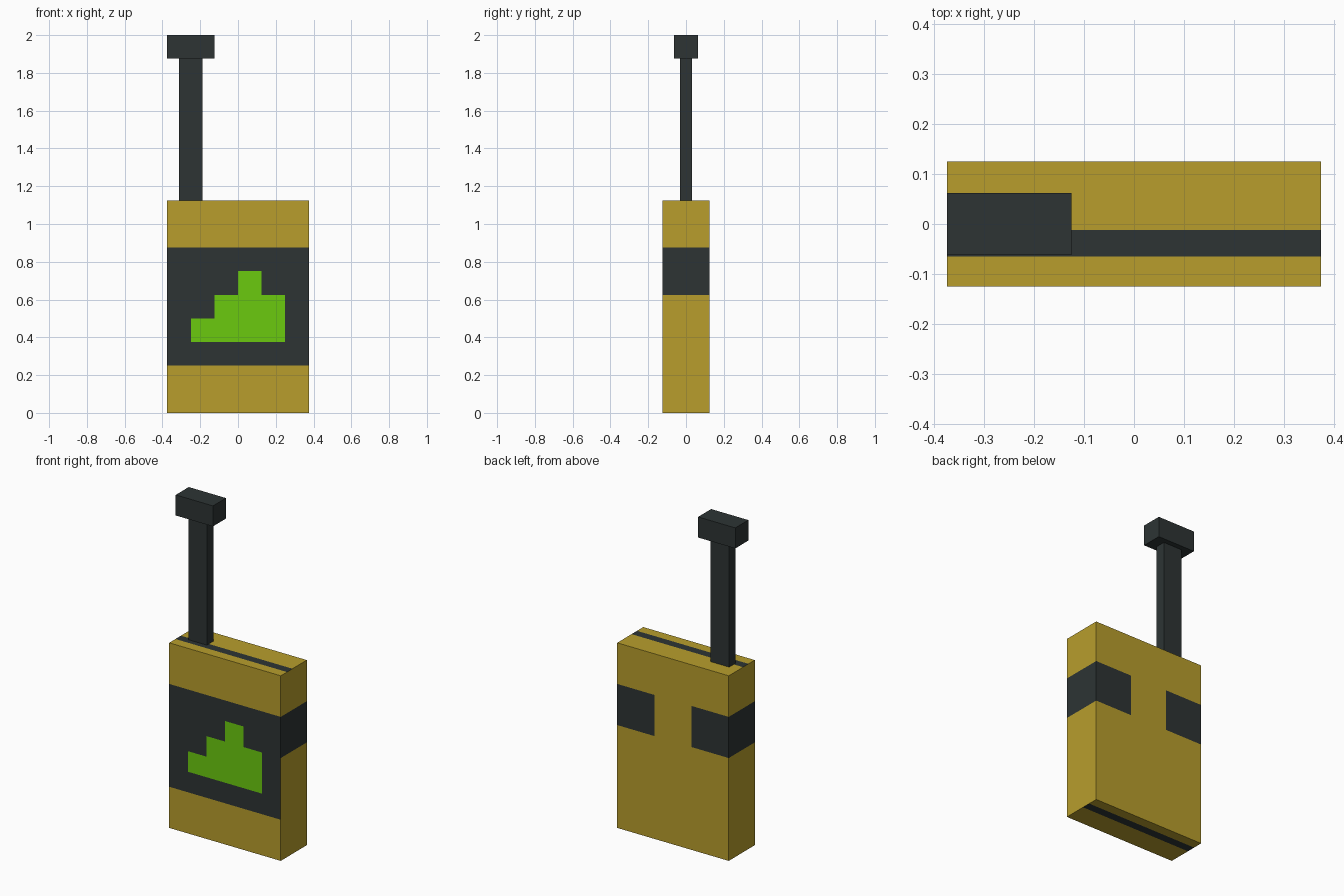
import bpy, bmesh, math
from mathutils import Vector

if "Cube" in bpy.data.objects:
    bpy.data.objects.remove(bpy.data.objects["Cube"])


def srgb(*rgb):
    return [((c / 255 + 0.055) / 1.055) ** 2.4 if c > 10 else c / 255 / 12.92 for c in rgb] + [1]


def material(name, *rgb):
    m = bpy.data.materials.new(name)
    m.diffuse_color = srgb(*rgb)
    m.use_nodes = True
    m.node_tree.nodes["Principled BSDF"].inputs["Base Color"].default_value = m.diffuse_color
    return m


MATS = [material("mustard_yellow", 184, 158, 44),
        material("charcoal", 45, 52, 52),
        material("screen_green", 107, 202, 15)]
YELLOW, DARK, GREEN = range(3)


def box(name, lo, hi, cuts=((), (), ()), rule=lambda c, n: DARK):
    """Box between two corners, cut along each axis, coloured by a rule on its faces."""
    lo, hi = Vector(lo), Vector(hi)
    bm = bmesh.new()
    bmesh.ops.create_cube(bm, size=1)
    for v in bm.verts:
        v.co = (lo + hi) / 2 + v.co * (hi - lo)
    for axis, values in enumerate(cuts):
        normal = Vector([float(i == axis) for i in range(3)])
        for value in values:
            bmesh.ops.bisect_plane(bm, geom=bm.verts[:] + bm.edges[:] + bm.faces[:],
                                   plane_co=normal * value, plane_no=normal)
    bm.normal_update()
    for f in bm.faces:
        f.material_index = rule(f.calc_center_median(), f.normal)
    # merge neighbouring faces of one colour
    bmesh.ops.dissolve_limit(bm, angle_limit=math.radians(1), verts=bm.verts[:],
                             edges=bm.edges[:], delimit={'MATERIAL'})
    mesh = bpy.data.meshes.new(name)
    bm.to_mesh(mesh)
    bm.free()
    for m in MATS:
        mesh.materials.append(m)
    obj = bpy.data.objects.new(name, mesh)
    bpy.context.collection.objects.link(obj)
    return obj


# stepped green shape on the screen: (x from, x to, z from, z to)
STEPS = [(-0.25, 0.25, 0.375, 0.5), (-0.125, 0.25, 0.5, 0.625), (0, 0.125, 0.625, 0.75)]


def body_colour(c, n):
    if n.y < -0.5:    # front: dark screen with the green steps
        if any(a < c.x < b and d < c.z < e for a, b, d, e in STEPS):
            return GREEN
        return DARK if 0.25 < c.z < 0.875 else YELLOW
    if n.y > 0.5:     # back: strap ends wrapping round from the sides
        return DARK if 0.625 < c.z < 0.875 and abs(c.x) > 0.125 else YELLOW
    if abs(n.x) > 0.5:  # sides: strap
        return DARK if 0.625 < c.z < 0.875 else YELLOW
    # top and bottom: thin seam, on opposite sides of the middle
    return DARK if 0.0125 < -c.y * n.z < 0.065 else YELLOW


box("body", (-0.375, -0.125, 0), (0.375, 0.125, 1.125),
    cuts=((-0.25, -0.125, 0, 0.125, 0.25),
          (-0.065, -0.0125, 0.0125, 0.065),
          (0.25, 0.375, 0.5, 0.625, 0.75, 0.875)),
    rule=body_colour)
box("antenna_rod", (-0.3125, -0.03125, 1.125), (-0.1875, 0.03125, 1.875))
box("antenna_tip", (-0.375, -0.0625, 1.875), (-0.125, 0.0625, 2))
